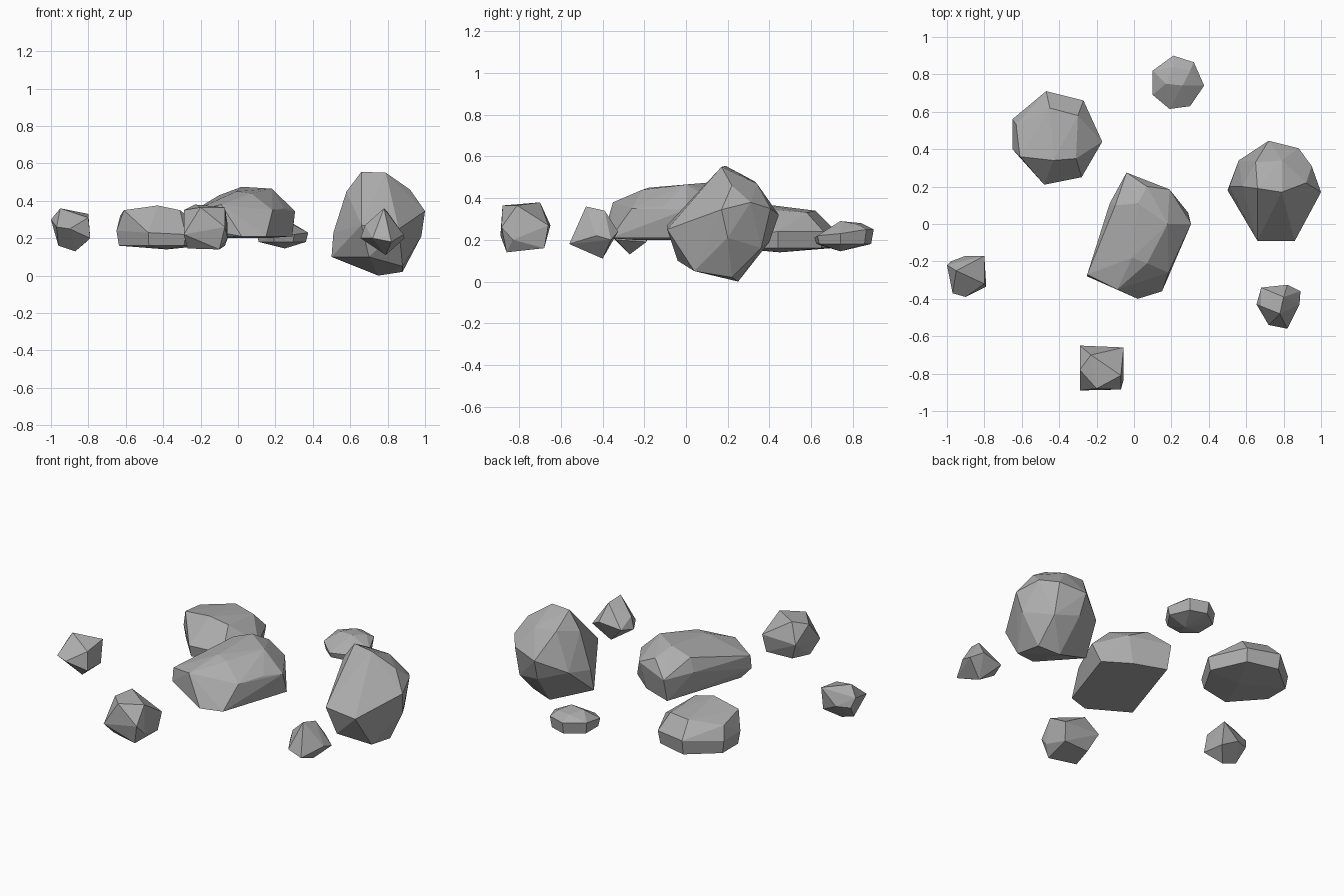
import bpy
import bmesh
import math
from mathutils import Vector

cube = bpy.data.objects.get("Cube")
if cube:
    bpy.data.objects.remove(cube, do_unlink=True)

# One plain stone colour for every rock
stone = bpy.data.materials.new("stone_grey")
stone.use_nodes = True
stone.diffuse_color = (0.42, 0.42, 0.42, 1)
shader = next(n for n in stone.node_tree.nodes if n.type == "BSDF_PRINCIPLED")
shader.inputs["Base Color"].default_value = stone.diffuse_color
shader.inputs["Roughness"].default_value = 0.9


def foot(girdle, scale, height):
    """Flat underside: the girdle outline drawn inward at one height."""
    centre = sum((Vector(p) for p in girdle), Vector()) / len(girdle)
    ring = [centre.lerp(Vector(p), scale) for p in girdle]
    return [(p.x, p.y, height) for p in ring]


def make_rock(name, crown, girdle, base):
    """Faceted stone wrapped tightly around its crown, girdle and base corners."""
    corners = [Vector(p) for p in crown + girdle + base]
    centre = sum(corners, Vector()) / len(corners)
    bm = bmesh.new()
    for corner in corners:
        bm.verts.new(corner - centre)
    hull = bmesh.ops.convex_hull(bm, input=bm.verts[:])
    unused = set(hull["geom_interior"] + hull["geom_unused"])
    loose = [v for v in unused if isinstance(v, bmesh.types.BMVert)]
    bmesh.ops.delete(bm, geom=loose, context="VERTS")
    # Merge nearly level triangles into broad chipped facets
    bmesh.ops.dissolve_limit(bm, angle_limit=math.radians(4),
                             verts=bm.verts[:], edges=bm.edges[:])
    bmesh.ops.recalc_face_normals(bm, faces=bm.faces[:])
    mesh = bpy.data.meshes.new(name)
    bm.to_mesh(mesh)
    bm.free()
    mesh.materials.append(stone)
    rock = bpy.data.objects.new(name, mesh)
    rock.location = centre
    bpy.context.collection.objects.link(rock)
    return rock


# Wide, low slab at the back
slab = [(-.65, .56, .24), (-.65, .4, .24), (-.48, .21, .23), (-.28, .25, .22),
        (-.17, .44, .24), (-.27, .66, .24), (-.47, .71, .25)]
make_rock(
    "back_slab_rock",
    crown=[(-.61, .36, .35), (-.43, .34, .375), (-.31, .35, .35),
           (-.63, .53, .32), (-.45, .62, .34), (-.3, .58, .33)],
    girdle=slab,
    base=foot(slab, .94, .16) + [(-.38, .45, .14)])

# Long central boulder with a flat underside
make_rock(
    "central_boulder",
    crown=[(.02, .11, .475), (-.1, .1, .43), (.18, 0, .465), (.07, .2, .42),
           (.07, -.21, .44), (-.01, -.18, .45)],
    girdle=[(-.04, .275, .34), (.19, .185, .36), (.305, 0, .345),
            (.25, -.11, .36), (.185, -.26, .35), (-.09, -.35, .38),
            (-.25, -.27, .34), (-.13, .11, .35)],
    base=[(.15, -.36, .21), (.02, -.4, .21), (-.25, -.28, .26),
          (-.2, -.25, .2), (.29, .06, .21), (.15, .17, .2), (-.04, .24, .2)])

# Tall boulder resting on the lowest point
make_rock(
    "tall_boulder",
    crown=[(.66, .19, .555), (.79, .17, .55), (.65, .33, .48),
           (.79, .34, .47), (.92, .22, .46), (.58, .2, .45)],
    girdle=[(.72, .445, .32), (.88, .405, .35), (.95, .31, .38),
            (1, .17, .345), (.86, -.09, .25), (.66, -.09, .27),
            (.51, .2, .23), (.56, .34, .25), (.98, .2, .21)],
    base=[(.5, .18, .1), (.7, -.04, .1), (.88, .04, .05), (.88, .22, .02),
          (.75, .25, 0), (.73, .4, .19), (.88, .36, .16)])

# Small flat stone at the very back
pebble = [(.21, .9, .25), (.32, .865, .25), (.375, .74, .23), (.3, .63, .22),
          (.19, .615, .21), (.1, .69, .23), (.1, .82, .25)]
make_rock(
    "back_pebble",
    crown=[(.17, .75, .285), (.26, .74, .29), (.3, .82, .275), (.21, .84, .28)],
    girdle=pebble,
    base=foot(pebble, .92, .18) + [(.25, .74, .145)])

# Three chunky outlying stones
make_rock(
    "side_pebble",
    crown=[(-.95, -.25, .36), (-.8, -.17, .33), (-.8, -.32, .31)],
    girdle=[(-1, -.22, .3), (-.98, -.2, .24), (-.9, -.17, .24),
            (-.97, -.37, .26), (-.9, -.39, .25), (-.79, -.335, .2)],
    base=[(-.8, -.19, .19), (-.87, -.27, .13), (-.96, -.26, .16)])

make_rock(
    "front_pebble",
    crown=[(-.23, -.7, .38), (-.07, -.81, .365), (-.2, -.88, .365),
           (-.29, -.78, .35)],
    girdle=[(-.29, -.65, .27), (-.055, -.66, .27), (-.055, -.83, .2),
            (-.07, -.885, .26), (-.29, -.89, .22)],
    base=[(-.07, -.68, .16), (-.1, -.86, .14), (-.27, -.82, .145),
          (-.24, -.69, .16)])

make_rock(
    "corner_pebble",
    crown=[(.78, -.48, .36), (.8, -.39, .34), (.68, -.44, .27)],
    girdle=[(.68, -.34, .22), (.82, -.325, .24), (.89, -.36, .2),
            (.885, -.43, .22), (.82, -.56, .18), (.72, -.54, .2),
            (.655, -.43, .2)],
    base=[(.79, -.4, .11)])
